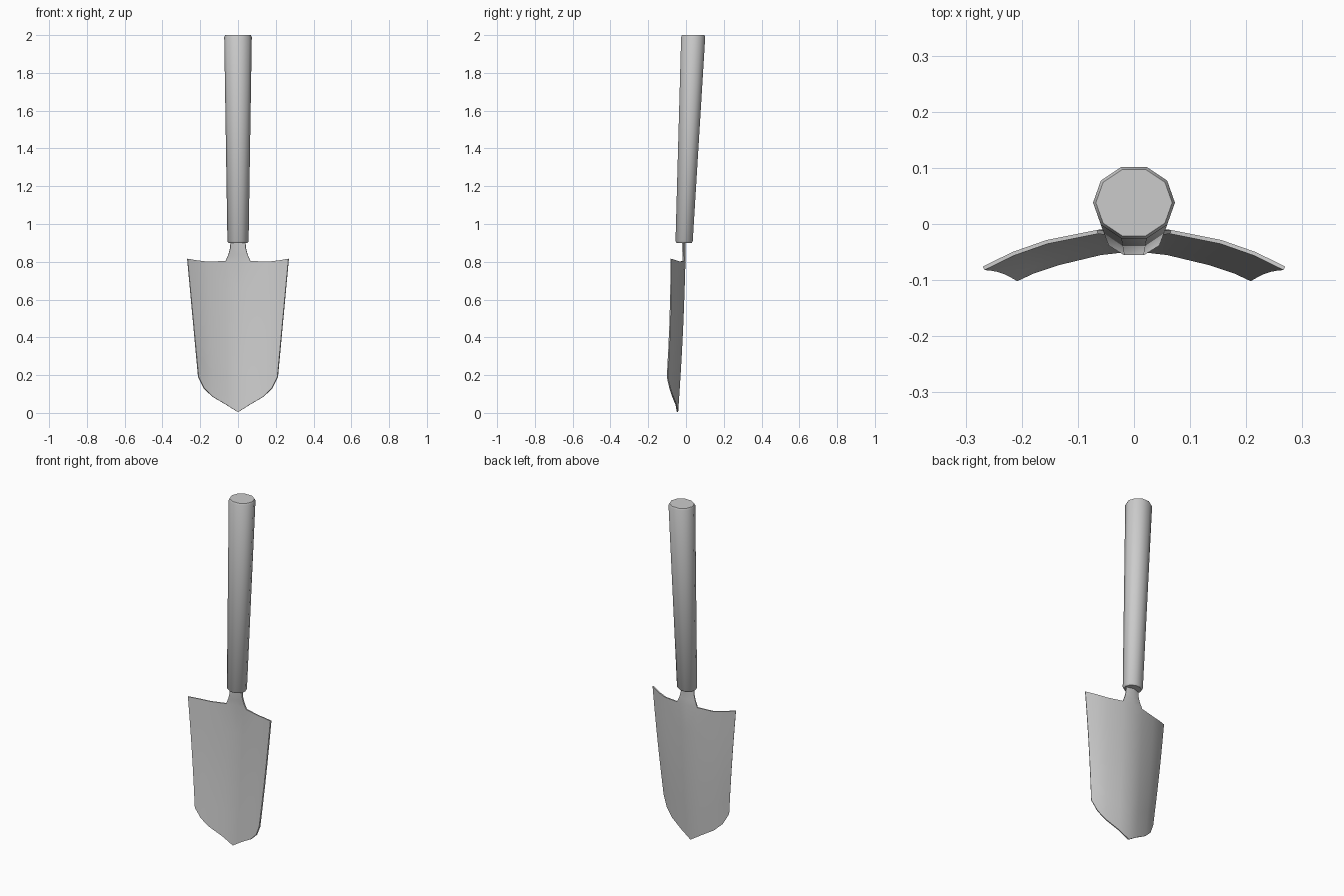
import bpy, bmesh, math

if "Cube" in bpy.data.objects:
    bpy.data.objects.remove(bpy.data.objects["Cube"])


def finish(name, bm, angle=35, thickness=0):
    bmesh.ops.recalc_face_normals(bm, faces=bm.faces)
    me = bpy.data.meshes.new(name)
    bm.to_mesh(me)
    bm.free()
    ob = bpy.data.objects.new(name, me)
    bpy.context.collection.objects.link(ob)
    bpy.ops.object.select_all(action='DESELECT')
    ob.select_set(True)
    bpy.context.view_layer.objects.active = ob
    if thickness:
        mod = ob.modifiers.new("thickness", 'SOLIDIFY')
        mod.thickness = thickness
        mod.offset = 0
        bpy.ops.object.modifier_apply(modifier=mod.name)
    bpy.ops.object.shade_smooth_by_angle(angle=math.radians(angle))
    return ob


# Handle: tapered ten-sided grip leaning back, small chamfer at both ends
bm = bmesh.new()
SIDES = 10
rings = []
for z, y, rx, ry in [(0.90, -0.010, 0.049, 0.042), (0.908, -0.010, 0.056, 0.048),
                     (1.99, 0.038, 0.073, 0.067), (2.0, 0.038, 0.068, 0.062)]:
    rings.append([bm.verts.new((rx * math.cos(2 * math.pi * i / SIDES),
                                y + ry * math.sin(2 * math.pi * i / SIDES), z))
                  for i in range(SIDES)])
for a, b in zip(rings, rings[1:]):
    for i in range(SIDES):
        j = (i + 1) % SIDES
        bm.faces.new((a[i], a[j], b[j], b[i]))
bm.faces.new(rings[0])
bm.faces.new(rings[-1])
finish("handle", bm, 40)

# Blade: half edges (x, y, z) from centre line outwards, lofted and mirrored
bottom = [(0, -.045, .004), (.06, -.052, .042), (.135, -.070, .086),
          (.18, -.085, .130), (.21, -.099, .19)]
top = [(0, -.006, .81), (.065, -.014, .805), (.155, -.032, .80),
       (.215, -.053, .807), (.268, -.079, .816)]
# Neck rows: half width, centre y, edge y, height
neck = [(.050, -.006, -.016, .84), (.042, -.006, -.017, .87), (.038, -.006, -.017, .915)]
ROWS = 5

bm = bmesh.new()
for s in (1, -1):
    rows = []
    for r in range(ROWS + 1):
        t = r / ROWS
        bulge = 0.005 * math.sin(math.pi * t)
        row = []
        for b, u in zip(bottom, top):
            x, y, z = (p + (q - p) * t for p, q in zip(b, u))
            row.append(bm.verts.new((s * x, y + bulge, z)))
        rows.append(row)
    for w, yc, ye, z in neck:
        rows.append([bm.verts.new((0, yc, z)), bm.verts.new((s * w, ye, z))])
    for a, b in zip(rows, rows[1:]):
        for i in range(min(len(a), len(b)) - 1):
            bm.faces.new((a[i], a[i + 1], b[i + 1], b[i]))
bmesh.ops.remove_doubles(bm, verts=bm.verts, dist=1e-4)
finish("blade", bm, 35, 0.007)
